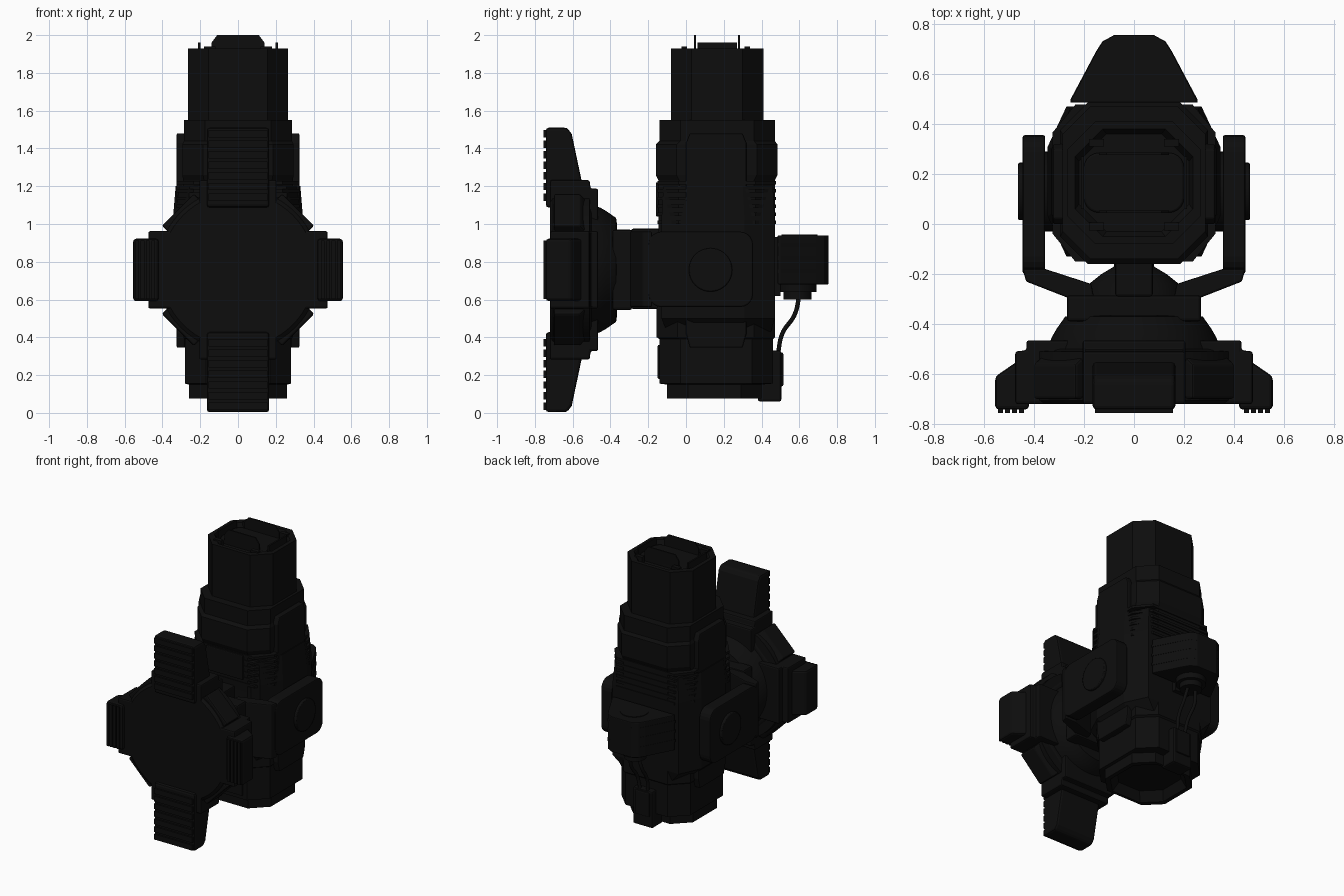
import bpy, bmesh, math
from mathutils import Matrix, Vector

if "Cube" in bpy.data.objects:
    bpy.data.objects.remove(bpy.data.objects["Cube"])

ZC = 0.757   # height of the mount and pivot axis
YC = 0.16    # depth of the lamp body axis


def material(name, v):
    m = bpy.data.materials.new(name)
    m.use_nodes = True
    m.diffuse_color = (v, v, v, 1)
    m.node_tree.nodes["Principled BSDF"].inputs["Base Color"].default_value = (v, v, v, 1)
    return m


BLACK = material("matte black", 0.004)


def finish(name, bm, bevel=0.0, smooth=False):
    bmesh.ops.recalc_face_normals(bm, faces=bm.faces)
    me = bpy.data.meshes.new(name)
    bm.to_mesh(me)
    bm.free()
    me.materials.append(BLACK)
    ob = bpy.data.objects.new(name, me)
    bpy.context.collection.objects.link(ob)
    if bevel:
        b = ob.modifiers.new("Bevel", 'BEVEL')
        b.width, b.segments, b.limit_method = bevel, 2, 'ANGLE'
    if smooth:
        bpy.ops.object.select_all(action='DESELECT')
        ob.select_set(True)
        bpy.context.view_layer.objects.active = ob
        bpy.ops.object.shade_smooth_by_angle(angle=math.radians(35))
    return ob


def loft(name, rings, bevel=0.0, smooth=False):
    """Join equal-length rings of points and cap both ends."""
    bm = bmesh.new()
    vs = [[bm.verts.new(p) for p in r] for r in rings]
    n = len(vs[0])
    for a, b in zip(vs, vs[1:]):
        for i in range(n):
            j = (i + 1) % n
            bm.faces.new((a[i], a[j], b[j], b[i]))
    bm.faces.new(vs[0])
    bm.faces.new(vs[-1])
    return finish(name, bm, bevel, smooth)


def prism(name, pts, axis, lo, hi, bevel=0.0, turn=0, smooth=False):
    """Extrude a 2D outline along an axis; turn spins it about the mount axis."""
    place = {'x': lambda a, b, t: (t, a, b), 'y': lambda a, b, t: (a, t, b),
             'z': lambda a, b, t: (a, b, t)}[axis]
    spin = Matrix.Translation((0, 0, ZC)) @ Matrix.Rotation(turn, 4, 'Y')
    rings = [[Vector(place(a, b, t)) for a, b in pts] for t in (lo, hi)]
    if turn is not None and axis == 'x' and name.startswith("base"):
        rings = [[spin @ p for p in r] for r in rings]
    return loft(name, rings, bevel, smooth)


def box(name, x0, x1, y0, y1, z0, z1, bevel=0.0):
    return prism(name, [(x0, y0), (x1, y0), (x1, y1), (x0, y1)], 'z', z0, z1, bevel)


def octagon(hx, y0, y1, cx, cy):
    return [(hx - cx, y0), (hx, y0 + cy), (hx, y1 - cy), (hx - cx, y1),
            (cx - hx, y1), (-hx, y1 - cy), (-hx, y0 + cy), (cx - hx, y0)]


def rounded(x0, x1, y0, y1, r, n=5):
    pts = []
    for k, (x, y) in enumerate([(x1 - r, y1 - r), (x0 + r, y1 - r),
                                (x0 + r, y0 + r), (x1 - r, y0 + r)]):
        for i in range(n + 1):
            a = math.pi / 2 * (k + i / n)
            pts.append((x + r * math.cos(a), y + r * math.sin(a)))
    return pts


def circle(cx, cy, r, n=40):
    return [(cx + r * math.cos(i * math.tau / n), cy + r * math.sin(i * math.tau / n))
            for i in range(n)]


# Lamp body: stacked octagonal sections (z, half width, front, back)
sections = [(0.14, .20, -.05, .36), (0.075, .23, -.08, .38), (0.075, .26, -.10, .40),
            (0.15, .26, -.10, .40), (0.155, .28, -.14, .46), (0.39, .28, -.14, .46),
            (0.40, .29, -.155, .47), (0.55, .29, -.155, .47), (0.95, .29, -.145, .47),
            (1.23, .29, -.145, .47), (1.26, .295, -.16, .485), (1.42, .295, -.16, .485),
            (1.44, .285, -.14, .47), (1.55, .285, -.14, .47), (1.55, .265, -.08, .41),
            (1.93, .265, -.08, .41), (1.93, .235, -.05, .38), (1.89, .22, -.03, .36)]
loft("lamp_body", [[(x, y, z) for x, y in octagon(hx, y0, y1, .11, .11)]
                   for z, hx, y0, y1 in sections])

# Wide middle housing that carries the pivots
mid = [(0.43, .28, -.10, .45), (0.50, .345, -.13, .47), (1.02, .345, -.13, .47),
       (1.20, .33, -.12, .46)]
loft("middle_housing", [[(x, y, z) for x, y in octagon(hx, y0, y1, .075, .16)]
                        for z, hx, y0, y1 in mid])

# Cooling slats around the housing
for i in range(6):
    z = 1.0 + i * 0.042
    prism("cooling_slat", octagon(.325, -.15, .477, .09, .11), 'z', z, z + .018)

# Notched trim band and side plates
for s in (-1, 1):
    a, b = sorted((s * .28, s * .325))
    prism("side_plate", [(0.0, .42), (.02, .345), (.30, .345), (.32, .42),
                         (.32, 1.43), (.30, 1.48), (.02, 1.48), (0.0, 1.43)],
          'x', a, b, .008)
    a, b = sorted((s * .27, s * .29))
    prism("trim_notch", [(-.02, .40), (.08, .40), (.12, .345), (.22, .345),
                         (.26, .40), (.34, .40), (.34, .5), (-.02, .5)], 'x', a, b)
box("front_panel", -.15, .15, -.16, -.14, 1.04, 1.22, .006)
box("lower_front_panel", -.14, .14, -.15, -.13, .18, .36, .006)

# Lens with surrounding guard tabs
prism("lens", rounded(-.20, .20, .045, .285, .06), 'z', 1.86, 1.915, .008, smooth=True)
for y in (.048, .280):
    prism("lens_tab", [(-.14, 1.87), (.14, 1.87), (.14, 1.96), (.11, 2.0),
                       (-.11, 2.0), (-.14, 1.96)], 'y', y - .005, y + .005)
for s in (-1, 1):
    box("lens_side_tab", s * .205 - .006, s * .205 + .006, .06, .27, 1.87, 1.96)
    for y in (-.01, .325):
        box("rim_clip", s * .15 - .03, s * .15 + .03, y - .015, y + .015, 1.87, 1.94)

# Rear module, its neck and the round motor below
rear = [(-.25, .485), (.25, .485), (.25, .50), (.15, .69), (.125, .73), (.08, .755),
        (-.08, .755), (-.125, .73), (-.15, .69), (-.25, .50)]
prism("rear_module", rear, 'z', .68, .94, .006)
box("rear_module_neck", -.06, .06, .45, .50, .62, .93)
prism("rear_cap", circle(0, .60, .095), 'z', .935, .944, smooth=True)
prism("rear_motor", circle(0, .59, .10), 'z', .64, .69, smooth=True)
prism("rear_motor_tip", circle(0, .59, .075), 'z', .60, .65, smooth=True)
for z in (.74, .81, .88):
    prism("rear_rib", [(x * 1.012, y) for x, y in rear], 'z', z, z + .02)
box("rear_connector", -.08, .08, .38, .505, .06, .33, .012)
box("rear_connector_cap", -.06, .06, .42, .515, .14, .32, .008)

# Cables from the motor down to the connector
for s in (-1, 1):
    cu = bpy.data.curves.new("cable", 'CURVE')
    cu.dimensions, cu.bevel_depth, cu.bevel_resolution = '3D', .012, 2
    sp = cu.splines.new('BEZIER')
    path = [(s * .03, .60, .62), (s * .045, .575, .52), (s * .04, .51, .42), (s * .03, .485, .30)]
    sp.bezier_points.add(len(path) - 1)
    for p, co in zip(sp.bezier_points, path):
        p.co = co
        p.handle_left_type = p.handle_right_type = 'AUTO'
    cu.materials.append(BLACK)
    bpy.context.collection.objects.link(bpy.data.objects.new("cable", cu))

# Yoke arms with pivots
for s in (-1, 1):
    a, b = sorted((s * .355, s * .445))
    prism("yoke_arm", rounded(-.20, .355, .56, .96, .07), 'x', a, b, .008)
    elbow = [(.355, -.18), (.445, -.18), (.432, -.23), (.265, -.295), (.16, -.295), (.17, -.24)]
    prism("yoke_elbow", [(s * x, y) for x, y in elbow], 'z', .56, .96, .008)
    for name, r, lo, hi in (("pivot_hub", .16, .32, .37), ("pivot_cap", .115, .44, .463)):
        a, b = sorted((s * lo, s * hi))
        prism(name, circle(.13, ZC, r), 'x', a, b, .006, smooth=True)

# Yoke centre and rounded socket
box("yoke_centre", -.268, .268, -.39, -.285, .545, .97, .012)
loft("socket", [[(x, y, z) for x, z in circle(0, ZC, r)] for r, y in
                ((.20, -.30), (.18, -.24), (.13, -.20), (.08, -.17), (.08, -.12))], smooth=True)
box("socket_rail", -.075, .075, -.29, -.12, .55, .975, .01)

# Round mounting base
loft("base_disc", [[(x, y, z) for x, z in circle(0, ZC, r, 64)] for r, y in
                   ((.41, -.72), (.43, -.705), (.43, -.51), (.345, -.505), (.33, -.455),
                    (.31, -.42), (.275, -.37), (.24, -.365))], smooth=True)

# Four shoulders and four ridged feet; the upright pair is longer
for k in range(4):
    turn = k * math.pi / 2
    long = k % 2 == 0
    tip = .753 if long else .555
    root = .33 if long else .42
    shoulder = [(-.72, .1), (-.72, .475), (-.51, .475), (-.505, .43), (-.465, .43), (-.465, .1)]
    prism("base_shoulder", shoulder, 'x', -.205, .205, .01, turn)
    if long:
        foot = [(-.742, root), (-.742, tip), (-.63, tip), (-.605, .72), (-.55, .46), (-.55, root)]
    else:
        foot = [(-.742, root), (-.742, tip), (-.61, tip), (-.555, .475), (-.55, root)]
    prism("base_foot", foot, 'x', -.165, .165, .015, turn)
    pitch = .056 if long else .028
    for i in range(int((tip - root) / pitch)):
        r = tip - .012 - i * pitch
        prism("base_foot_ridge", [(-.755, r), (-.74, r), (-.74, r - pitch * .7),
                                  (-.755, r - pitch * .7)], 'x', -.155, .155, 0, turn)
    # Diagonal gusset between neighbouring feet
    prism("base_gusset", [(-.70, .2), (-.70, .45), (-.56, .45), (-.50, .36), (-.50, .2)],
          'x', -.12, .12, .01, turn + math.pi / 4)
